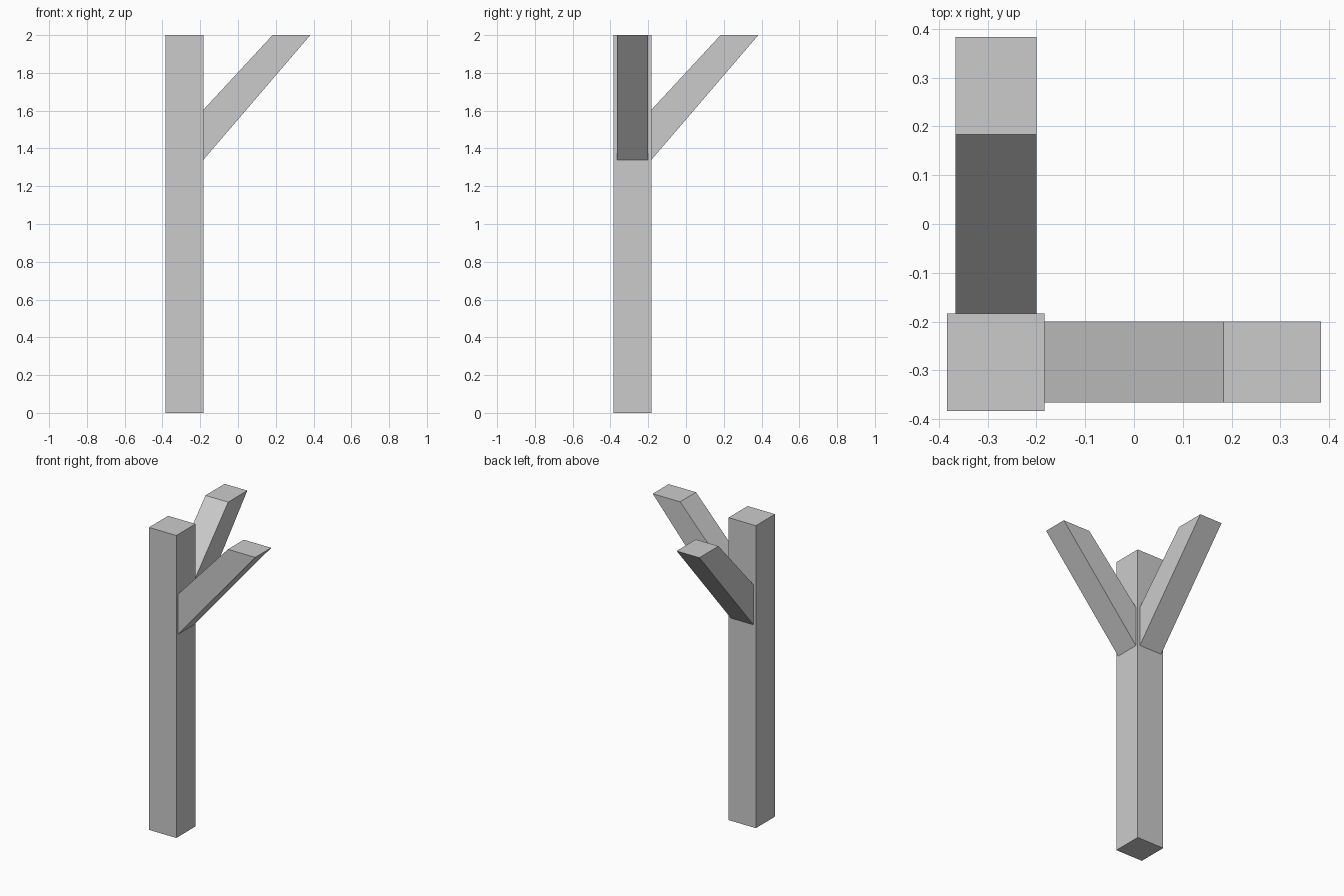
import bpy, bmesh

if "Cube" in bpy.data.objects:
    bpy.data.objects.remove(bpy.data.objects["Cube"])

LO, HI = -0.383, -0.183      # post extents in x and y
MID, HALF = -0.283, 0.083    # brace centre line and half width


def prism(name, profile, depth0, depth1, place):
    """Extrude a 2D profile between two depths; place maps (u, depth, z) to xyz."""
    bm = bmesh.new()
    a = [bm.verts.new(place(u, depth0, z)) for u, z in profile]
    b = [bm.verts.new(place(u, depth1, z)) for u, z in profile]
    bm.faces.new(a)
    bm.faces.new(b[::-1])
    n = len(profile)
    for i in range(n):
        j = (i + 1) % n
        bm.faces.new((a[i], b[i], b[j], a[j]))
    bmesh.ops.recalc_face_normals(bm, faces=bm.faces)
    mesh = bpy.data.meshes.new(name)
    bm.to_mesh(mesh)
    bm.free()
    obj = bpy.data.objects.new(name, mesh)
    bpy.context.collection.objects.link(obj)
    return obj


def along_x(u, d, z):
    return (u, d, z)


def along_y(u, d, z):
    return (d, u, z)


# square corner post
prism("post", [(LO, 0), (HI, 0), (HI, 2), (LO, 2)], LO, HI, along_x)

# two slanted braces, cut flat at the top and flush against the post
brace = [(HI, 1.34), (0.383, 2), (0.183, 2), (HI, 1.605)]
for name, place in (("brace_right", along_x), ("brace_back", along_y)):
    prism(name, brace, MID - HALF, MID + HALF, place)
